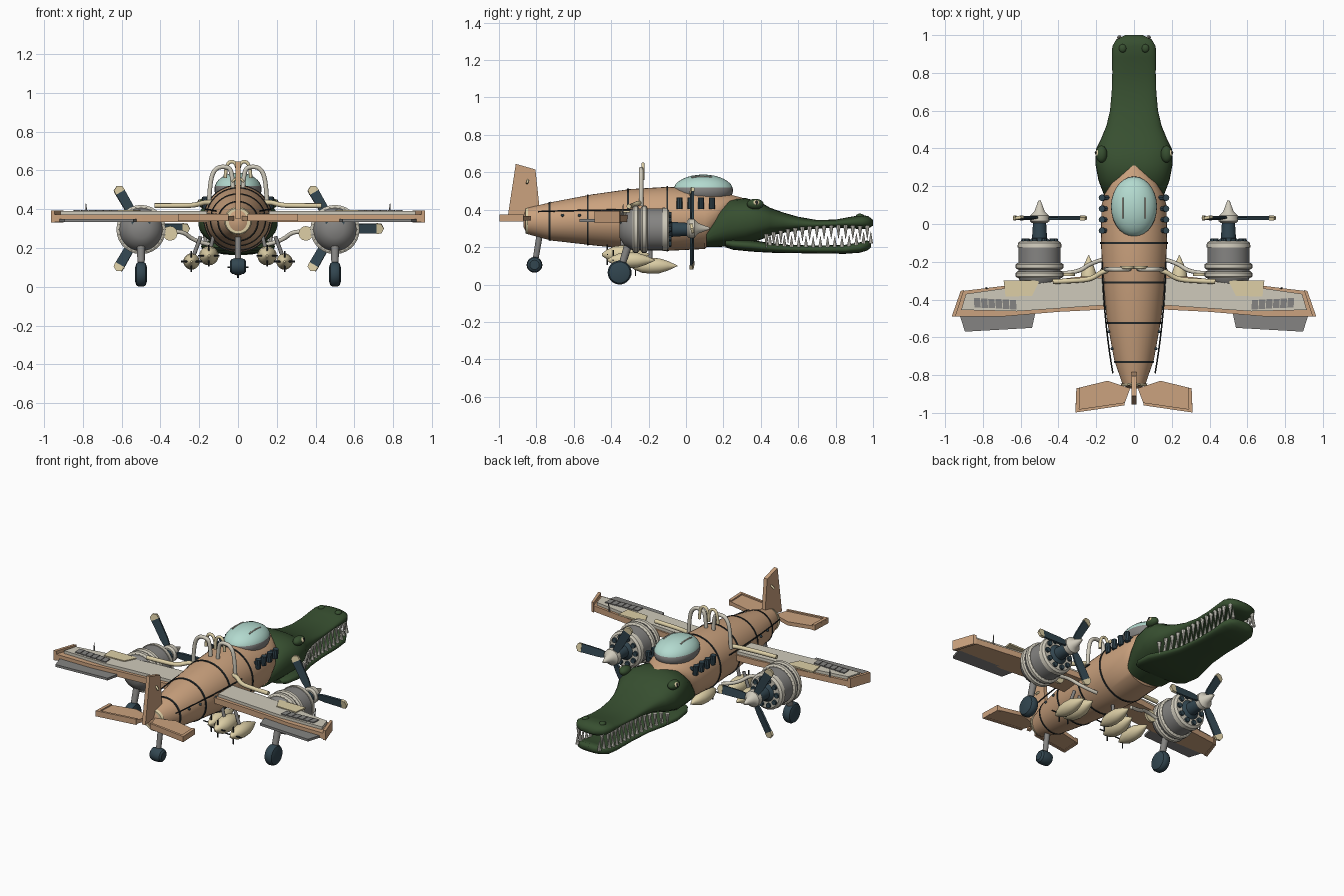
import bpy, bmesh, math
from mathutils import Vector, Matrix

if "Cube" in bpy.data.objects:
    bpy.data.objects.remove(bpy.data.objects["Cube"])


def material(name, hexa):
    srgb = [int(hexa[i:i + 2], 16) / 255 for i in (0, 2, 4)]
    col = [c / 12.92 if c < 0.04 else ((c + 0.055) / 1.055) ** 2.4 for c in srgb] + [1]
    m = bpy.data.materials.new(name)
    m.use_nodes = True
    m.diffuse_color = col
    m.node_tree.nodes["Principled BSDF"].inputs["Base Color"].default_value = col
    return m


TAN = material("tan_paint", "CBA27E")
GREEN = material("reptile_green", "374F30")
GLASS = material("pale_glass", "B3DACF")
CREAM = material("cream", "DDCFA6")
LIGHT = material("light_grey", "CFCABB")
GREY = material("mid_grey", "858482")
SLATE = material("dark_slate", "324650")
BLACK = material("line_black", "262B2C")
TOOTH = material("tooth_white", "E6E4D8")


def finish(name, bm, mat, angle=35):
    bmesh.ops.recalc_face_normals(bm, faces=bm.faces)
    me = bpy.data.meshes.new(name)
    bm.to_mesh(me)
    bm.free()
    me.materials.append(mat)
    me.shade_smooth()
    me.set_sharp_from_angle(angle=math.radians(angle))
    ob = bpy.data.objects.new(name, me)
    bpy.context.collection.objects.link(ob)
    return ob


def loft(name, rows, mat, n=32, cx=0, power=1.0, angle=35):
    """Skin rings along y; each row is (y, bottom, top, half width)."""
    bm = bmesh.new()
    rings = []
    for y, zb, zt, w in rows:
        ring = []
        for i in range(n):
            a = math.tau * i / n
            c, s = (math.copysign(abs(f) ** power, f) for f in (math.cos(a), math.sin(a)))
            ring.append(bm.verts.new((cx + w * c, y, (zb + zt) / 2 + (zt - zb) / 2 * s)))
        rings.append(ring)
    for p, q in zip(rings, rings[1:]):
        for i in range(n):
            bm.faces.new((p[i], p[(i + 1) % n], q[(i + 1) % n], q[i]))
    bm.faces.new(rings[0])
    bm.faces.new(rings[-1])
    return finish(name, bm, mat, angle)


def lathe(name, cx, cz, rows, mat, n=28):
    return loft(name, [(y, cz - r, cz + r, r) for y, r in rows], mat, n, cx)


def slab(name, pts, lo, hi, mat, axis="z", matrix=None):
    """Extrude a flat outline between two levels of one axis."""
    place = {"z": lambda p, h: (p[0], p[1], h), "x": lambda p, h: (h, p[0], p[1]),
             "y": lambda p, h: (p[0], h, p[1])}[axis]
    bm = bmesh.new()
    a, b = ([bm.verts.new(place(p, h)) for p in pts] for h in (lo, hi))
    bm.faces.new(a)
    bm.faces.new(b)
    for i in range(len(pts)):
        j = (i + 1) % len(pts)
        bm.faces.new((a[i], a[j], b[j], b[i]))
    if matrix:
        bm.transform(matrix)
    return finish(name, bm, mat)


def ellipsoid(name, loc, size, mat):
    bm = bmesh.new()
    bmesh.ops.create_uvsphere(bm, u_segments=28, v_segments=16, radius=1)
    bm.transform(Matrix.Translation(loc) @ Matrix.Diagonal((*size, 1)))
    return finish(name, bm, mat, 60)


def rod(name, p, q, r1, r2, mat, n=14):
    p, q = Vector(p), Vector(q)
    bm = bmesh.new()
    bmesh.ops.create_cone(bm, cap_ends=True, segments=n, radius1=r1, radius2=r2, depth=(q - p).length)
    turn = (q - p).to_track_quat("Z", "Y").to_matrix().to_4x4()
    bm.transform(Matrix.Translation((p + q) / 2) @ turn)
    return finish(name, bm, mat)


def pipe(name, pts, r, mat):
    cu = bpy.data.curves.new(name, "CURVE")
    cu.dimensions = "3D"
    cu.bevel_depth, cu.bevel_resolution, cu.use_fill_caps = r, 3, True
    sp = cu.splines.new("NURBS")
    sp.points.add(len(pts) - 1)
    for k, p in zip(sp.points, pts):
        k.co = (*p, 1)
    sp.use_endpoint_u, sp.order_u, sp.resolution_u = True, 3, 6
    cu.materials.append(mat)
    ob = bpy.data.objects.new(name, cu)
    bpy.context.collection.objects.link(ob)


def section(rows, y):
    for a, b in zip(rows, rows[1:]):
        if a[0] <= y <= b[0]:
            t = (y - a[0]) / (b[0] - a[0])
            return [u + (v - u) * t for u, v in zip(a, b)]


def wheel(name, x, y, z, r, half):
    prof = [(-half, r * .6), (-half * .8, r * .88), (-half * .4, r), (half * .4, r), (half * .8, r * .88), (half, r * .6)]
    ob = lathe(name, 0, 0, prof, SLATE)
    ob.data.transform(Matrix.Translation((x, y, z)) @ Matrix.Rotation(math.pi / 2, 4, "Z"))


# Fuselage with dark panel bands
hull = [(-.87, .31, .37, .03), (-.85, .27, .41, .06), (-.72, .235, .44, .105), (-.5, .21, .482, .145),
        (-.3, .188, .51, .165), (-.1, .18, .522, .175), (.1, .19, .512, .172), (.16, .25, .5, .155),
        (.22, .36, .485, .115), (.27, .41, .472, .06), (.315, .45, .46, .008)]
loft("fuselage", hull, TAN, 40)
for y in (-.73, -.525, -.31, -.1):
    band = []
    for d in (-.005, .005):
        yy, zb, zt, w = section(hull, y + d)
        band.append((yy, zb - .004, zt + .004, w + .004))
    loft("panel_band", band, BLACK, 40)

# Reptile head: upper jaw, lower jaw, teeth
upper = [(.11, .2, .33, .14), (.17, .2, .41, .165), (.23, .205, .455, .188), (.32, .215, .462, .205),
         (.4, .24, .44, .2), (.45, .262, .41, .175), (.52, .276, .385, .146), (.6, .288, .362, .127), (.7, .298, .345, .118),
         (.8, .304, .347, .115), (.88, .3, .362, .116), (.94, .296, .372, .115), (.975, .3, .365, .095), (1, .315, .345, .045)]
lower = [(.21, .2, .24, .16), (.25, .186, .243, .185), (.35, .176, .238, .19), (.45, .17, .222, .16), (.55, .168, .212, .13),
         (.7, .166, .208, .114), (.85, .164, .212, .112), (.93, .17, .226, .112), (.97, .182, .236, .09), (.99, .2, .225, .045)]
loft("upper_jaw", upper, GREEN, 32, power=.8, angle=60)
loft("lower_jaw", lower, GREEN, 32, power=.7, angle=60)
for s in (-1, 1):
    for i in range(15):
        y = .43 + i * .0385
        _, zb, _, w = section(upper, y)
        x = s * (w - .016)
        rod("upper_tooth", (x, y, zb + .016), (x, y, zb - .058), .013, .001, TOOTH, 8)
        yl = y + .019
        _, _, zt, w = section(lower, min(yl, .96))
        x = s * (w - .018)
        rod("lower_tooth", (x, yl, zt - .014), (x, yl, zt + .05), .012, .001, TOOTH, 8)
    # Eyes, brows and nostrils
    ellipsoid("eye_brow", (s * .172, .37, .43), (.03, .045, .028), GREEN)
    ellipsoid("eye", (s * .188, .375, .436), (.018, .02, .016), CREAM)
    ellipsoid("pupil", (s * .201, .378, .438), (.007, .007, .012), BLACK)
    ellipsoid("nostril", (s * .06, .93, .365), (.02, .022, .014), GREEN)

# Canopy
canopy = ellipsoid("canopy", (0, .092, .503), (.122, .16, .085), GLASS)
canopy.data.materials.append(GREY)
for f in canopy.data.polygons:
    f.material_index = int(f.center.z < .527)
for s in (-1, 1):
    pipe("canopy_handle", [(s * .06, .03, .573), (s * .06, .08, .583), (s * .06, .14, .573)], .004, LIGHT)

# Tail
slab("tail_fin", [(-.91, .645), (-.805, .615), (-.78, .38), (-.955, .35)], -.012, .012, TAN, "x")
pipe("tail_hook", [(-.03, -.85, .54), (0, -.84, .58), (.03, -.85, .54)], .006, CREAM)
rod("tail_strut", (0, -.78, .28), (0, -.81, .1), .017, .015, GREY)
wheel("tail_wheel", 0, -.81, .105, .042, .042)
lathe("tail_collar", 0, .34, [(-.858, .066), (-.844, .072)], CREAM)

# Belly tanks
for x, y0, z, r in ((0, -.3, .1, .042), (.15, -.45, .16, .05), (-.15, -.45, .16, .05), (.24, -.42, .13, .042), (-.24, -.42, .13, .042)):
    lathe("belly_tank", x, z, [(y0 + .255 * t, r * k) for t, k in
          ((0, .12), (.1, .5), (.25, .88), (.42, 1), (.62, .95), (.8, .6), (1, .04))], CREAM, 20)
    rod("tank_mount", (x, y0 + .11, z), (x * .8, y0 + .11, z + .13), .01, .01, GREY)
    for p in ((.055, 0), (0, .055)):
        rod("tank_fin", (x - p[0], y0 + .03, z - p[1]), (x + p[0], y0 + .03, z + p[1]), .004, .004, BLACK, 8)

for s in (-1, 1):
    def mir(pts):
        return [(s * p[0], *p[1:]) for p in pts]

    # Wings: slab, top panel, vents, patch and flap
    slab("wing", mir([(.1, -.27), (.3, -.28), (.91, -.355), (.958, -.49), (.7, -.49), (.4, -.465), (.1, -.45)]), .335, .372, TAN)
    slab("wing_panel", mir([(.16, -.285), (.4, -.3), (.89, -.37), (.915, -.455), (.62, -.462), (.16, -.43)]), .36, .39, LIGHT)
    slab("wing_patch", mir([(.5, -.3), (.69, -.3), (.68, -.385), (.54, -.38)]), .386, .396, CREAM)
    slab("wing_flap", mir([(.52, -.46), (.925, -.475), (.895, -.57), (.54, -.55)]), .335, .35, GREY)
    for i in range(6):
        x, y = .625 + i * .038, -.402 + i * .002
        slab("wing_vent", mir([(x, y), (x + .033, y), (x + .03, y - .05), (x - .004, y - .05)]), .388, .396, GREY)
    slab("wing_tip_rail", mir([(.9, -.35), (.918, -.355), (.965, -.49), (.945, -.49)]), .33, .392, TAN)
    rod("wing_spike", (s * .78, -.34, .37), (s * .785, -.335, .43), .005, .002, GREY, 8)
    slab("tail_plane", mir([(.02, -.87), (.14, -.83), (.305, -.87), (.31, -.985), (.05, -.95)]), .342, .366, TAN)
    slab("tail_plane_edge", mir([(.285, -.868), (.305, -.87), (.31, -.998), (.05, -.96), (.05, -.945), (.29, -.98)]), .338, .374, TAN)

    # Engine body, rings and cylinders
    ex, ez = s * .5, .295
    lathe("engine_rear", ex, ez, [(-.355, .045), (-.33, .085), (-.29, .11), (-.25, .118)], GREY)
    lathe("engine_drum", ex, ez, [(-.25, .112), (-.125, .112)], GREY)
    lathe("engine_face", ex, ez, [(-.125, .117), (-.1, .114), (-.09, .1)], LIGHT)
    for y in (-.285, -.24):
        lathe("engine_ring", ex, ez, [(y, .117), (y + .007, .127), (y + .026, .127), (y + .033, .117)], LIGHT)
    for i in range(10):
        a = math.tau * i / 10
        x, z = ex + .082 * math.cos(a), ez + .082 * math.sin(a)
        rod("engine_piston", (x, -.1, z), (x, -.078, z), .017, .015, SLATE, 10)
    lathe("engine_mount", ex, .34, [(-.35, .05), (-.28, .05)], SLATE)
    lathe("propeller_shaft", ex, ez, [(-.09, .06), (-.075, .04), (.015, .034)], SLATE)
    lathe("spinner", ex, ez + .005, [(.005, .04), (.015, .052), (.045, .05), (.065, .028), (.125, .006)], LIGHT)
    # Three-bladed propeller
    for i in range(3):
        turn = Matrix.Translation((ex, .032, ez + .005)) @ Matrix.Rotation(math.tau * i / 3, 4, "Y") @ Matrix.Rotation(.2, 4, "X")
        slab("propeller_blade", [(.03, -.015), (.09, -.024), (.215, -.026), (.215, .026), (.09, .024), (.03, .015)], -.006, .006, SLATE, "y", turn)
        slab("blade_tip", [(.215, -.027), (.24, -.024), (.252, 0), (.24, .024), (.215, .027)], -.008, .008, CREAM, "y", turn)

    # Main landing gear
    rod("wheel_strut", (ex, -.3, .24), (ex, -.355, .065), .022, .018, GREY)
    wheel("main_wheel", ex, -.355, .064, .064, .03)

    # Exhaust stubs, cables and pipework
    for i in range(4):
        y = -.035 + i * .058
        rod("exhaust_stub", (s * .165, y, .405), (s * .17, y, .465), .017, .017, SLATE, 10)
        rod("exhaust_root", (s * .13, y, .435), (s * .175, y, .435), .012, .012, SLATE, 8)
    pipe("side_cable", mir([(.168, -.2, .4), (.162, -.5, .4), (.112, -.79, .39)]), .004, BLACK)
    for y in (-.36, -.44, -.57, -.66):
        w = section(hull, y)[3]
        ellipsoid("rivet", (s * w, y, .37), (.008, .008, .008), SLATE)
    pipe("wing_pipe", mir([(.1, -.24, .43), (.16, -.245, .44), (.22, -.29, .42), (.3, -.3, .418), (.43, -.305, .418)]), .013, CREAM)
    pipe("roof_pipe", mir([(.15, -.24, .42), (.145, -.24, .55), (.115, -.24, .615), (.06, -.24, .62), (.03, -.24, .6), (.025, -.24, .5)]), .012, LIGHT)
    pipe("roof_loop", mir([(.0, -.23, .56), (.0, -.23, .645), (.065, -.23, .645), (.065, -.23, .56)]), .009, CREAM)
    pipe("fuel_pipe", mir([(.39, -.26, .27), (.3, -.26, .3), (.22, -.2, .23), (.13, -.18, .215)]), .011, LIGHT)
    lathe("gear_wheel", s * .35, .275, [(-.275, .038), (-.26, .038)], CREAM, 12)
